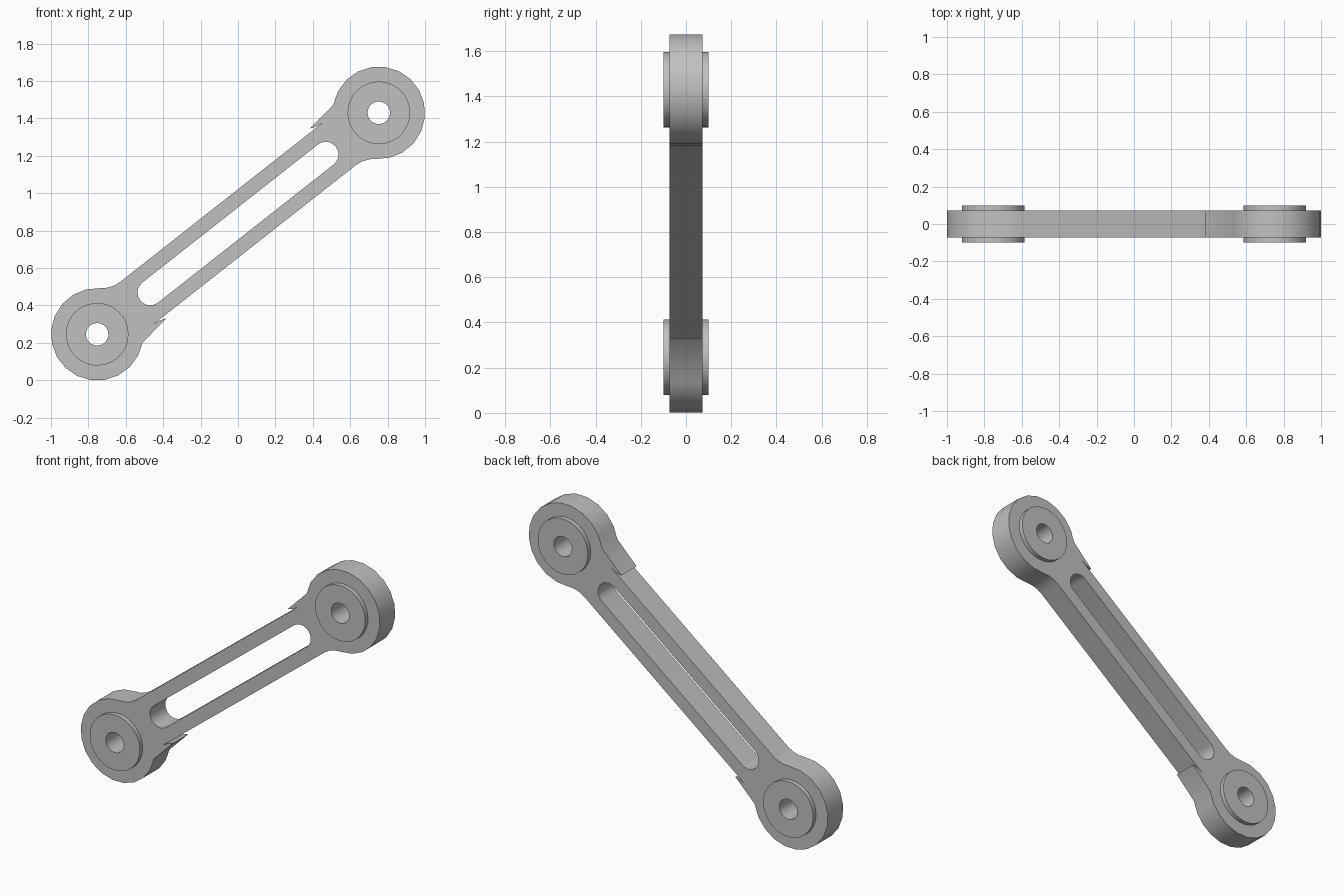
import bpy
from math import sin, cos, pi, sqrt, atan2, radians
from mathutils import Matrix

if "Cube" in bpy.data.objects:
    bpy.data.objects.remove(bpy.data.objects["Cube"])

# Dimensions, laid out along the link axis
END_X, END_Z, MID_Z = 0.753, 0.592, 0.838
TILT = atan2(END_Z, END_X)
REACH = sqrt(END_X ** 2 + END_Z ** 2)
EYE_R, BAR_HALF, FILLET_R = 0.247, 0.144, 0.16
SLOT_HALF, SLOT_R = 0.597, 0.068
BOSS_R, BORE_R = 0.167, 0.06

metal = bpy.data.materials.new("light grey metal")
metal.use_nodes = True
grey = (0.53, 0.53, 0.53, 1)
metal.diffuse_color = grey
metal.node_tree.nodes["Principled BSDF"].inputs["Base Color"].default_value = grey


def arc(cx, cy, r, start, end, steps):
    """Points on an arc, both ends included."""
    angles = [start + (end - start) * i / steps for i in range(steps + 1)]
    return [(cx + r * cos(a), cy + r * sin(a)) for a in angles]


def circle(cx, r, steps):
    return arc(cx, 0, r, 0, 2 * pi, steps)[:-1]


def half_turn(points):
    """Close an outline by repeating it rotated 180 degrees."""
    return points + [(-x, -y) for x, y in points]


def plate(name, loops, half_depth):
    """Extrude an outline with openings and tilt it upright."""
    curve = bpy.data.curves.new(name, "CURVE")
    curve.dimensions = "2D"
    curve.fill_mode = "BOTH"
    curve.extrude = half_depth
    for loop in loops:
        spline = curve.splines.new("POLY")
        spline.points.add(len(loop) - 1)
        for point, (x, y) in zip(spline.points, loop):
            point.co = (x, y, 0, 1)
        spline.use_cyclic_u = True
    obj = bpy.data.objects.new(name, curve)
    bpy.context.collection.objects.link(obj)
    bpy.ops.object.select_all(action="DESELECT")
    obj.select_set(True)
    bpy.context.view_layer.objects.active = obj
    bpy.ops.object.convert(target="MESH")
    obj = bpy.context.object
    bpy.ops.object.mode_set(mode="EDIT")
    bpy.ops.mesh.select_all(action="SELECT")
    bpy.ops.mesh.remove_doubles(threshold=0.0001)
    bpy.ops.mesh.normals_make_consistent(inside=False)
    bpy.ops.object.mode_set(mode="OBJECT")
    obj.data.transform(Matrix.Translation((0, 0, MID_Z))
                       @ Matrix.Rotation(-TILT, 4, "Y")
                       @ Matrix.Rotation(pi / 2, 4, "X"))
    obj.data.materials.clear()
    obj.data.materials.append(metal)
    bpy.ops.object.shade_smooth_by_angle(angle=radians(30))
    return obj


# Link body: round eyes blending into a slotted bar
rise = BAR_HALF + FILLET_R
run = sqrt((EYE_R + FILLET_R) ** 2 - rise ** 2)
sweep = atan2(run, rise)
neck = REACH - run
outline = (arc(neck, -rise, FILLET_R, pi / 2, pi / 2 - sweep, 3)[:-1]
           + arc(REACH, 0, EYE_R, -pi / 2 - sweep, pi / 2 + sweep, 15)
           + arc(neck, rise, FILLET_R, -pi / 2 - sweep, -pi / 2, 3)[1:])
slot = half_turn(arc(SLOT_HALF, 0, SLOT_R, -pi / 2, pi / 2, 10))
seats = [circle(side * REACH, BOSS_R - 0.01, 32) for side in (-1, 1)]
plate("link_body", [half_turn(outline), slot] + seats, 0.073)

# Raised bushings with a bore through each eye
for name, side in (("right_bushing", -1), ("left_bushing", 1)):
    plate(name, [circle(side * REACH, BOSS_R, 48),
                 circle(side * REACH, BORE_R, 32)], 0.1)
